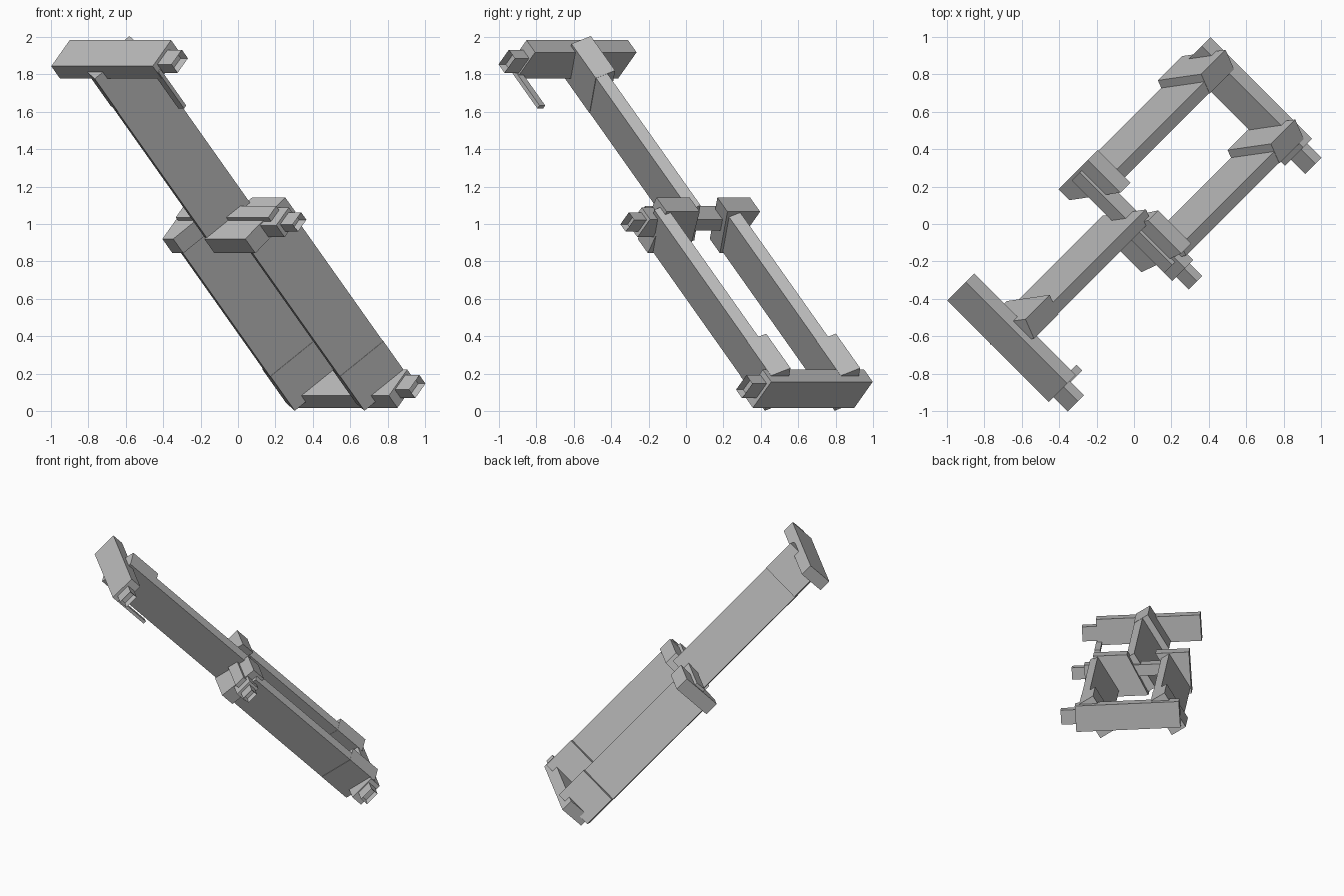
import bpy, bmesh
from mathutils import Matrix, Vector

if "Cube" in bpy.data.objects:
    bpy.data.objects.remove(bpy.data.objects["Cube"])

# Single grey metal
grey = bpy.data.materials.new("grey_metal")
grey.use_nodes = True
colour = (0.5, 0.5, 0.5, 1)
grey.diffuse_color = colour
grey.node_tree.nodes["Principled BSDF"].inputs["Base Color"].default_value = colour

# Local frame: across (pin axis), along (link direction), up (link normal)
ACROSS = Vector((1, -1, 0)).normalized()
ALONG = Vector((0.5, 0.5, -0.5 ** 0.5))
UP = ACROSS.cross(ALONG)
FRAME = Matrix.Translation((0, 0, 1)) @ Matrix((ACROSS, ALONG, UP)).transposed().to_4x4()


def finish(name, bm):
    """Place a locally built mesh in the scene."""
    bmesh.ops.recalc_face_normals(bm, faces=bm.faces)
    bm.transform(FRAME)
    mesh = bpy.data.meshes.new(name)
    bm.to_mesh(mesh)
    bm.free()
    mesh.materials.append(grey)
    bpy.context.collection.objects.link(bpy.data.objects.new(name, mesh))


def prism(name, section, start, end):
    """Extrude an (across, up) section along the link direction."""
    bm = bmesh.new()
    face = bm.faces.new([bm.verts.new((s, start, q)) for s, q in section])
    new = bmesh.ops.extrude_face_region(bm, geom=[face])["geom"]
    moved = [v for v in new if isinstance(v, bmesh.types.BMVert)]
    bmesh.ops.translate(bm, verts=moved, vec=(0, end - start, 0))
    finish(name, bm)


def box(name, s, p, q, recess=0):
    """Box from ranges; recess hollows the +across end."""
    bm = bmesh.new()
    bmesh.ops.create_cube(bm, size=1)
    for v in bm.verts:
        v.co = [r[0] if c < 0 else r[1] for c, r in zip(v.co, (s, p, q))]
    if recess:
        bm.normal_update()
        tip = max(bm.faces, key=lambda f: f.calc_center_median().x)
        bmesh.ops.inset_region(bm, faces=[tip], thickness=0.015)
        bmesh.ops.translate(bm, verts=tip.verts, vec=(-recess, 0, 0))
    finish(name, bm)


def slanted(s, thickness):
    """Section of a tilted plate, given its outer lower corner."""
    corner = Vector((s, -0.157))
    width = Vector((0.14, 0.265))
    depth = Vector((-0.88, 0.48)) * thickness
    return [corner, corner + width, corner + width + depth, corner + depth]


# Links with thicker end brackets
for name, s, side in (("lower_left", -0.35, 1), ("lower_right", 0.177, 1), ("upper", -0.088, -1)):
    prism(name + "_link", slanted(s, 0.07), 0, side)
    prism(name + "_bracket", slanted(s + 0.003, 0.12), side * 0.995, side * 1.255)

# End crossbars with hollow plugs
for name, side in (("upper", -1), ("lower", 1)):
    p = sorted((side * 1.208, side * 1.3))
    q = sorted((side * -0.09, side * 0.107))
    box(name + "_crossbar", (-0.417, 0.35), p, q)
    mid = side * 1.25
    box(name + "_plug", (0.345, 0.458), (mid - 0.032, mid + 0.032),
        (side * 0.02 - 0.055, side * 0.02 + 0.055), 0.04)

# Thin tongue below the upper crossbar end
box("upper_tongue", (0.315, 0.358), (-1.25, -0.978), (-0.105, -0.082))

# Middle pivot bar, collar and plug
box("pivot_bar", (-0.4, 0.3), (-0.075, 0.025), (-0.025, 0.06))
box("pivot_collar", (0.2, 0.36), (-0.045, 0.045), (-0.055, 0.08))
box("pivot_plug", (0.35, 0.455), (-0.028, 0.028), (-0.03, 0.06), 0.04)

# Hubs joining the links at the pivot
prism("left_hub", [(-0.417, -0.166), (-0.335, -0.166), (-0.17, 0.148), (-0.417, 0.148)], -0.053, 0.055)
prism("right_hub", [(-0.1, -0.166), (0.21, -0.166), (0.29, 0.148), (0.04, 0.148)], -0.053, 0.055)
